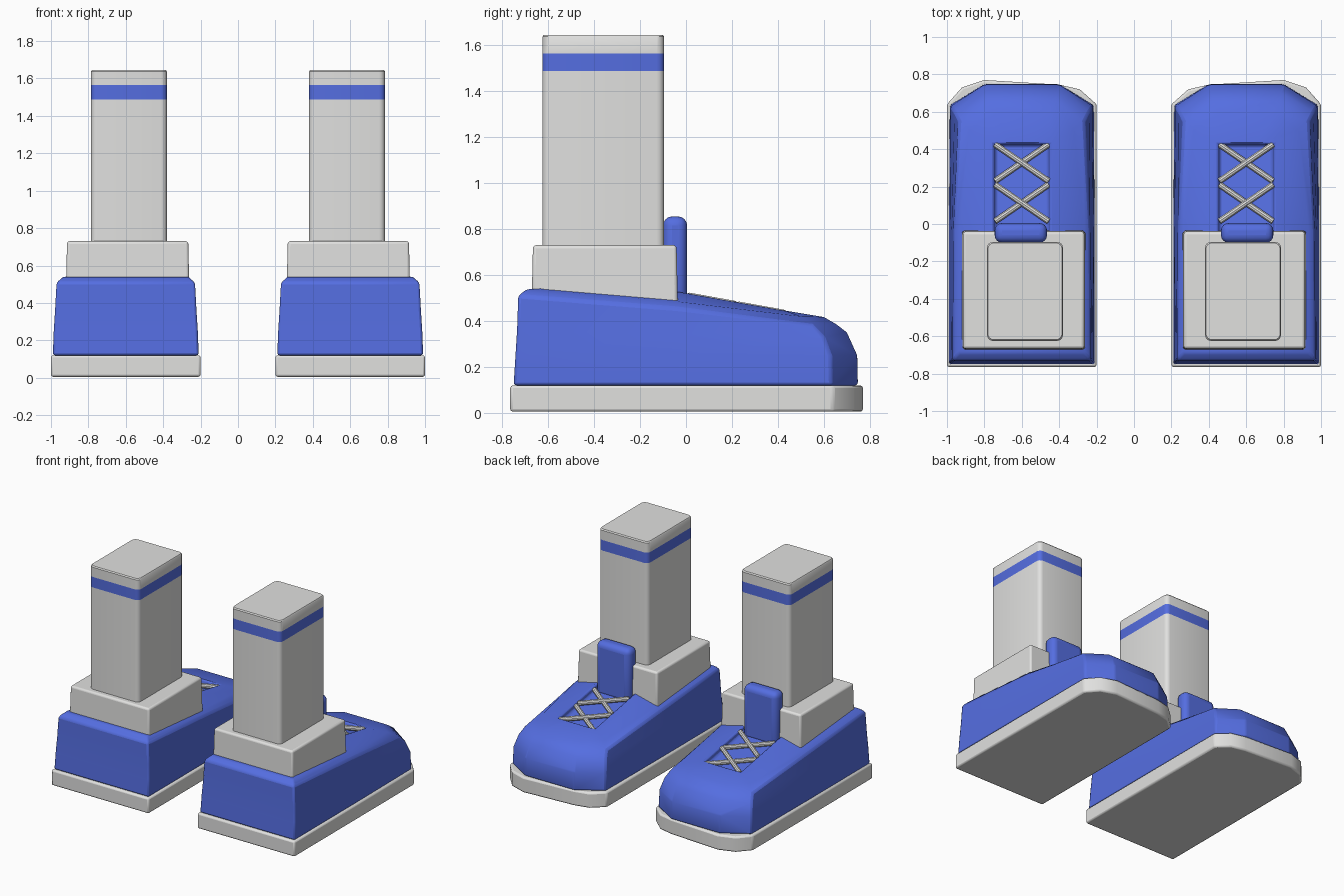
import bpy, bmesh, math
from mathutils import Vector

if "Cube" in bpy.data.objects:
    bpy.data.objects.remove(bpy.data.objects["Cube"])


def material(name, rgb):
    m = bpy.data.materials.new(name)
    m.diffuse_color = (*rgb, 1)
    m.use_nodes = True
    m.node_tree.nodes["Principled BSDF"].inputs["Base Color"].default_value = m.diffuse_color
    return m


WHITE = material("off_white", (0.75, 0.75, 0.74))
BLUE = material("blue", (0.09, 0.155, 0.75))


def finish(bm, name, mats, bevel=0.0, segments=3, angle=35):
    bmesh.ops.recalc_face_normals(bm, faces=bm.faces)
    me = bpy.data.meshes.new(name)
    bm.to_mesh(me)
    bm.free()
    ob = bpy.data.objects.new(name, me)
    bpy.context.collection.objects.link(ob)
    for m in mats:
        me.materials.append(m)
    if bevel:
        b = ob.modifiers.new("bevel", 'BEVEL')
        b.width, b.segments, b.limit_method = bevel, segments, 'ANGLE'
        b.angle_limit = math.radians(30)
    bpy.ops.object.select_all(action='DESELECT')
    ob.select_set(True)
    bpy.context.view_layer.objects.active = ob
    bpy.ops.object.shade_smooth_by_angle(angle=math.radians(angle))
    return ob


def loft(rings):
    """Skin a stack of closed rings and cap both ends."""
    bm = bmesh.new()
    rows = [[bm.verts.new(p) for p in r] for r in rings]
    n = len(rows[0])
    for a, b in zip(rows, rows[1:]):
        for i in range(n):
            j = (i + 1) % n
            bm.faces.new((a[i], a[j], b[j], b[i]))
    bm.faces.new(rows[0])
    bm.faces.new(rows[-1])
    return bm


def box_bm(x0, x1, y0, y1, z0, z1):
    c = [(x0, y0), (x1, y0), (x1, y1), (x0, y1)]
    return loft([[(x, y, z) for x, y in c] for z in (z0, z1)])


def crown(y):
    """Height of the lacing ridge along the shoe."""
    return 0.53 - 0.18 * (y + 0.04)


def make_shoe(s, side):
    def X(x):
        return s * (0.6 + x)

    # sole with a chamfered, slightly asymmetric toe
    outline = [(-.4, -.765), (.4, -.765), (.4, .64), (.32, .73),
               (.2, .77), (-.2, .745), (-.31, .72), (-.4, .64)]
    bm = loft([[(X(x), y, z) for x, y in outline] for z in (0.005, 0.12)])
    finish(bm, side + "_sole", [WHITE], 0.012, 2)

    # upper: each half ring runs heel, ankle, lace front, toe corner
    halves = [
        [(.39, -.75, .12), (.39, -.04, .12), (.385, .635, .12), (.2, .748, .12)],
        [(.385, -.742, .25), (.385, -.04, .25), (.38, .63, .25), (.2, .745, .25)],
        [(.378, -.735, .36), (.375, -.04, .34), (.36, .60, .33), (.19, .70, .35)],
        [(.37, -.73, .51), (.365, -.04, .455), (.335, .55, .385), (.18, .655, .385)],
        [(.335, -.69, .54), (.335, -.04, .485), (.28, .50, .42), (.15, .60, .417)],
        [(.15, -.2, crown(-.2)), (.15, -.04, crown(-.04)),
         (.15, .43, crown(.43)), (.06, .43, crown(.43))],
        [(.143, -.2, crown(-.2) - .04), (.143, -.04, crown(-.04) - .04),
         (.143, .42, crown(.42) - .04), (.06, .42, crown(.42) - .04)],
    ]
    rings = [[(X(x), y, z) for x, y, z in h] +
             [(X(-x), y, z) for x, y, z in reversed(h)] for h in halves]
    finish(loft(rings), side + "_upper", [BLUE], 0.012, 2, 40)

    # ankle cuff, tapering slightly upward
    cuff = []
    for z, t in ((0.46, 0.0), (0.73, 0.006)):
        cuff.append([(X(x), y, z) for x, y in
                     ((-.34 + t, -.672 + t), (.32 - t, -.672 + t),
                      (.32 - t, -.035 - t), (-.34 + t, -.035 - t))])
    finish(loft(cuff), side + "_cuff", [WHITE], 0.014, 3)

    # tongue
    bm = box_bm(X(-.135), X(.145), -.1, .005, .45, .855)
    finish(bm, side + "_tongue", [BLUE], 0.04, 4)

    # leg with rounded corners and a coloured band near the top
    r, pts = 0.032, []
    for cx, cy, a0 in ((.186 - r, -.095 - r, 0), (-.22 + r, -.095 - r, 90),
                       (-.22 + r, -.625 + r, 180), (.186 - r, -.625 + r, 270)):
        for k in range(5):
            a = math.radians(a0 + k * 22.5)
            pts.append((cx + r * math.cos(a), cy + r * math.sin(a)))
    levels = [(.6, 1), (1.487, 1), (1.565, 1), (1.637, 1), (1.645, .975)]
    bm = loft([[(X(-.017 + (x + .017) * k), -.36 + (y + .36) * k, z)
                for x, y in pts] for z, k in levels])
    for f in bm.faces:
        f.material_index = int(1.487 < f.calc_center_median().z < 1.565)
    finish(bm, side + "_leg", [WHITE, BLUE])

    # crossed laces
    bm = bmesh.new()
    for y0, y1 in ((.02, .205), (.235, .42)):
        for d, lift in ((1, .004), (-1, -.004)):
            a = Vector((X(-.135 * d), y0, crown(y0) - .018 + lift))
            b = Vector((X(.135 * d), y1, crown(y1) - .018 + lift))
            rot = (b - a).to_track_quat('Z', 'Y').to_matrix().to_4x4()
            rot.translation = (a + b) / 2
            bmesh.ops.create_cone(bm, cap_ends=True, segments=10, radius1=.017,
                                  radius2=.017, depth=(b - a).length + .02,
                                  matrix=rot)
    finish(bm, side + "_laces", [WHITE])


for sign, label in ((1, "right"), (-1, "left")):
    make_shoe(sign, label)
